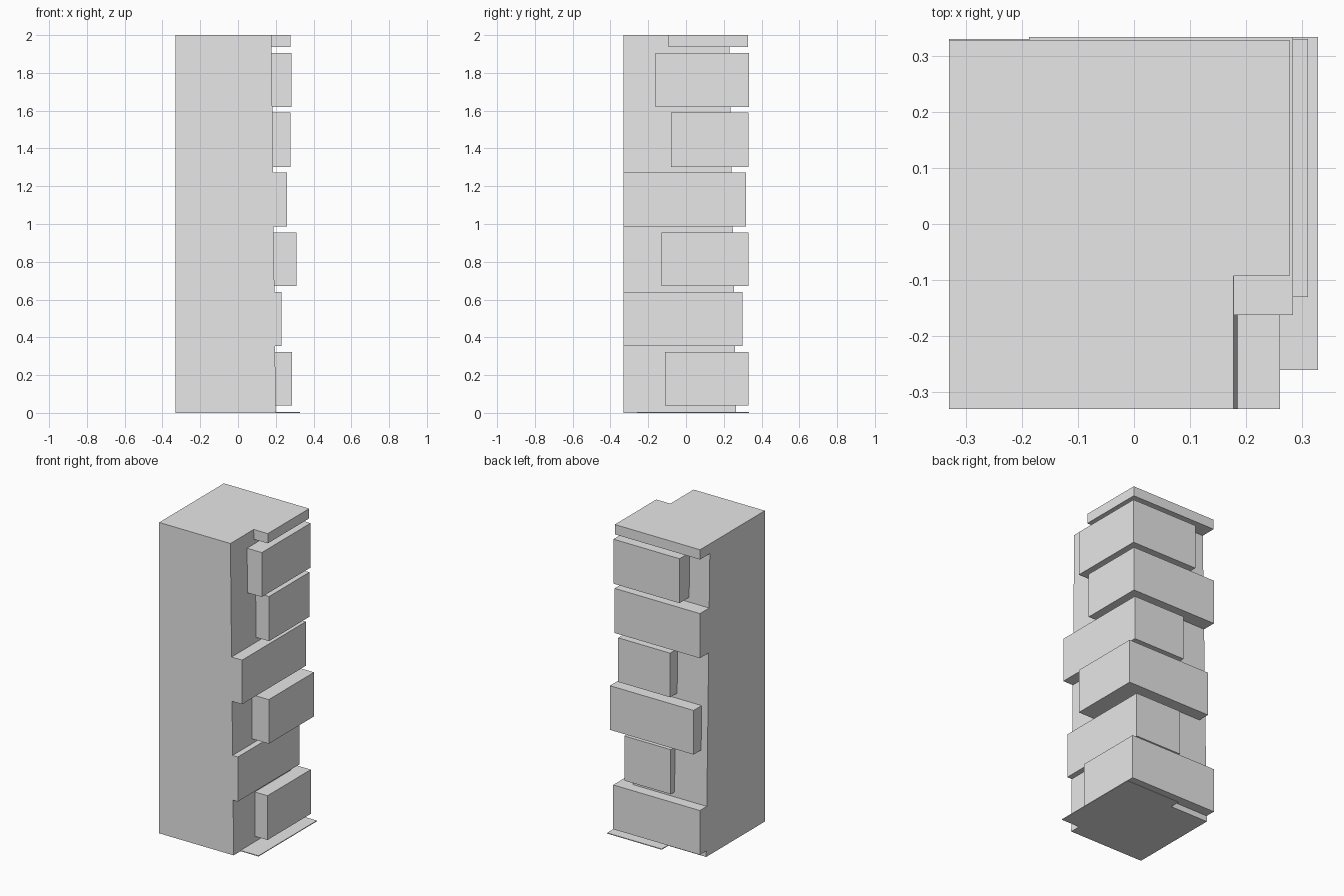
import bpy
import bmesh

cube = bpy.data.objects.get("Cube")
if cube:
    bpy.data.objects.remove(cube, do_unlink=True)

stone = bpy.data.materials.new("grey_stone")
stone.use_nodes = True
GREY = (0.8, 0.8, 0.8, 1)
stone.diffuse_color = GREY
stone.node_tree.nodes["Principled BSDF"].inputs["Base Color"].default_value = GREY

EDGE = 0.33  # half width of the pillar footprint


def prism(name, bottom, top, z0, z1):
    """Box with separate (x0, y0, x1, y1) rectangles for its two ends."""
    bm = bmesh.new()
    rings = []
    for (x0, y0, x1, y1), z in ((bottom, z0), (top, z1)):
        corners = ((x0, y0), (x1, y0), (x1, y1), (x0, y1))
        rings.append([bm.verts.new((x, y, z)) for x, y in corners])
    low, high = rings
    bm.faces.new(low[::-1])
    bm.faces.new(high)
    for i in range(4):
        j = (i + 1) % 4
        bm.faces.new((low[i], low[j], high[j], high[i]))
    mesh = bpy.data.meshes.new(name)
    bm.to_mesh(mesh)
    bm.free()
    mesh.materials.append(stone)
    obj = bpy.data.objects.new(name, mesh)
    bpy.context.collection.objects.link(obj)
    return obj


# Tapered core, square on two sides and leaning in on the other two
pillar = prism("corner_pillar", (-EDGE, -EDGE, 0.2, 0.266),
               (-EDGE, -EDGE, 0.177, 0.228), 0, 2)

# Quoin stones wrapping the back corner: x0, y0, x1, y1, z0, z1
quoins = [
    (-0.06, -0.26, 0.328, 0.333, 0, 0.005),
    (-EDGE, -0.11, 0.287, 0.33, 0.038, 0.323),
    (-0.1, -EDGE, 0.23, 0.298, 0.354, 0.641),
    (-0.285, -0.13, 0.31, 0.33, 0.671, 0.955),
    (-0.11, -EDGE, 0.26, 0.318, 0.988, 1.272),
    (-EDGE, -0.08, 0.277, 0.33, 1.303, 1.59),
    (-0.187, -0.162, 0.283, 0.333, 1.62, 1.906),
    (-EDGE, -0.093, 0.277, 0.328, 1.937, 2),
]
stones = [prism(f"quoin_{i}", q[:4], q[:4], q[4], q[5])
          for i, q in enumerate(quoins, 1)]

# Merge the stones into the core so flush faces have no seams
for block in stones:
    union = pillar.modifiers.new("join_" + block.name, 'BOOLEAN')
    union.operation = 'UNION'
    union.solver = 'EXACT'
    union.object = block

depsgraph = bpy.context.evaluated_depsgraph_get()
merged = bpy.data.meshes.new_from_object(pillar.evaluated_get(depsgraph))
merged.name = "corner_pillar"
pillar.modifiers.clear()
pillar.data = merged
for block in stones:
    bpy.data.objects.remove(block, do_unlink=True)
